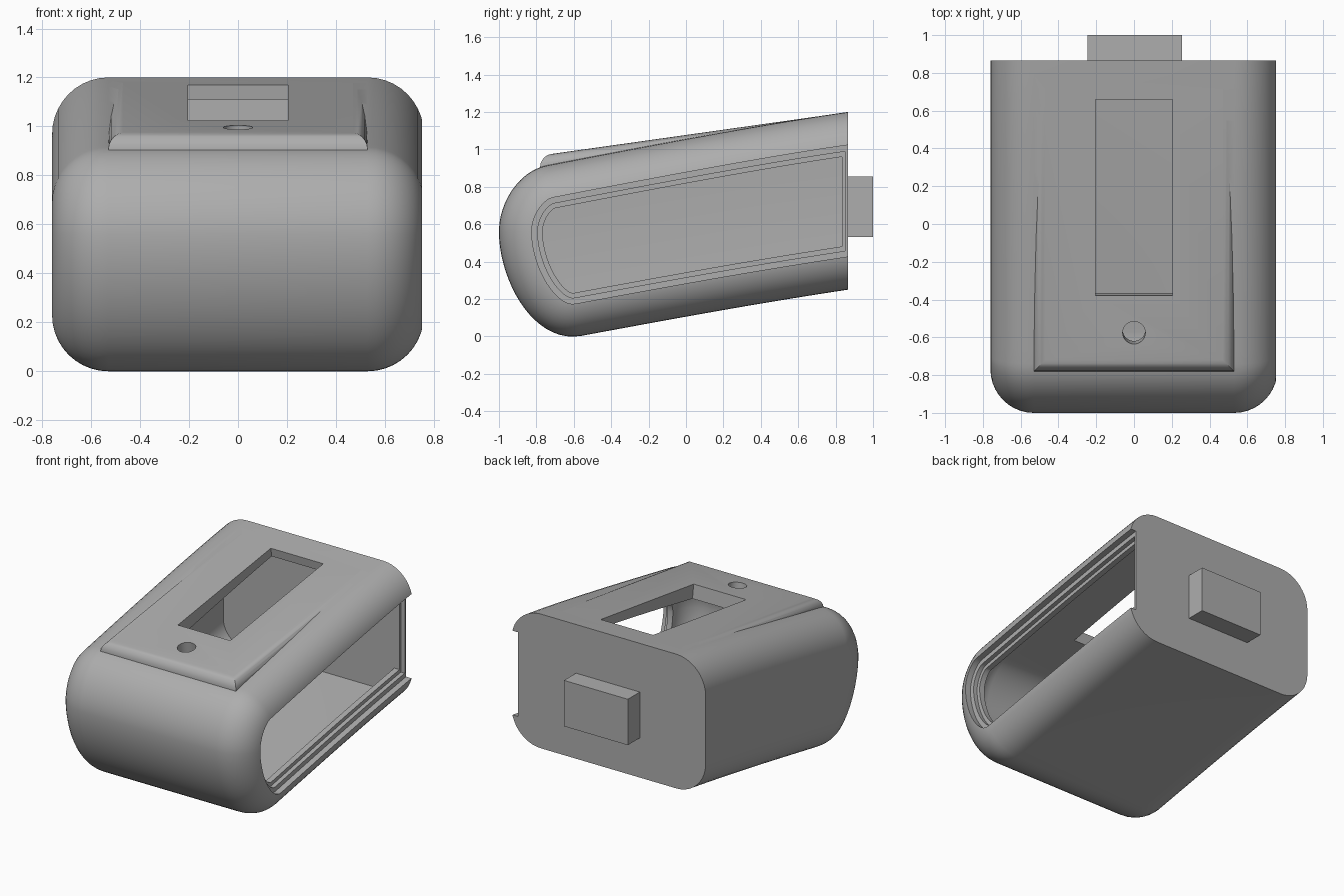
import bpy, bmesh
from math import sin, cos, pi, atan
from mathutils import Vector, Matrix
from mathutils.geometry import interpolate_bezier

cube = bpy.data.objects.get("Cube")
if cube:
    bpy.data.objects.remove(cube, do_unlink=True)

grey = bpy.data.materials.new("plain grey")
grey.use_nodes = True
grey.diffuse_color = (0.42, 0.42, 0.42, 1)
grey.node_tree.nodes["Principled BSDF"].inputs["Base Color"].default_value = grey.diffuse_color

BACK = 0.866
SLOPE = atan(0.147)

# Side profile (y, z) as joined curves: top, upper nose, lower nose, bottom
CURVES = [
    [(BACK, 1.2), (0.4, 1.135), (-0.3, 1.0), (-0.74, 0.915)],
    [(-0.74, 0.915), (-0.89, 0.888), (-1, 0.72), (-1, 0.56)],
    [(-1, 0.56), (-1, 0.3), (-0.816, -0.042), (-0.56, 0.003)],
    [(-0.56, 0.003), (-0.1, 0.088), (0.35, 0.172), (BACK, 0.25)],
]
path = [Vector((1.2, 1.25))]
for curve in CURVES:
    pts = interpolate_bezier(*[Vector(p) for p in curve], 20)
    path += [Vector(p[:2]) for p in pts[:-1]]
path += [Vector((BACK, 0.25)), Vector((1.2, 0.3))]


def inset_profile(d):
    """Profile moved inward by d."""
    out = []
    for i, p in enumerate(path):
        t = (path[min(i + 1, len(path) - 1)] - path[max(i - 1, 0)]).normalized()
        out.append(p + d * Vector((-t.y, t.x)))
    return out


def finish(bm, name):
    bmesh.ops.recalc_face_normals(bm, faces=bm.faces)
    mesh = bpy.data.meshes.new(name)
    bm.to_mesh(mesh)
    bm.free()
    mesh.materials.append(grey)
    obj = bpy.data.objects.new(name, mesh)
    bpy.context.collection.objects.link(obj)
    return obj


def loft(name, rows, y_cut):
    """Solid through inset profiles at (x, inset), trimmed flat at the back."""
    bm = bmesh.new()
    rings = [[bm.verts.new((x, p.x, p.y)) for p in inset_profile(d)] for x, d in rows]
    n = len(path)
    for a, b in zip(rings, rings[1:]):
        for i in range(n):
            j = (i + 1) % n
            bm.faces.new((a[i], a[j], b[j], b[i]))
    bm.faces.new(rings[0])
    bm.faces.new(rings[-1][::-1])
    bmesh.ops.bisect_plane(bm, geom=bm.verts[:] + bm.edges[:] + bm.faces[:],
                           plane_co=(0, y_cut, 0), plane_no=(0, 1, 0), clear_outer=True)
    rim = [e for e in bm.edges if e.is_boundary]
    if rim:
        bmesh.ops.holes_fill(bm, edges=rim, sides=0)
    return finish(bm, name)


def rounded_rows(left, right, radius, inset, steps=10):
    """Rows rounding both sides, between x = left and x = right."""
    angles = [pi / 2 * i / steps for i in range(steps + 1)]
    side = [(radius * (1 - sin(a)), inset + radius * (1 - cos(a))) for a in angles]
    return [(left + x, d) for x, d in side[::-1]] + [(right - x, d) for x, d in side]


def box(name, size, centre, tilt=0):
    bm = bmesh.new()
    m = Matrix.Translation(centre) @ Matrix.Rotation(tilt, 4, 'X') @ Matrix.Diagonal((*size, 1))
    bmesh.ops.create_cube(bm, size=1, matrix=m)
    return finish(bm, name)


def combine(target, tool, operation):
    mod = target.modifiers.new(operation, 'BOOLEAN')
    mod.operation = operation
    mod.solver = 'EXACT'
    mod.object = tool
    bpy.context.view_layer.objects.active = target
    bpy.ops.object.modifier_apply(modifier=mod.name)
    bpy.data.objects.remove(tool, do_unlink=True)


# Rounded outer housing
housing = loft("housing", rounded_rows(-0.76, 0.76, 0.23, 0), BACK)

# Raised top pad with rounded front and side edges
bm = bmesh.new()
bmesh.ops.create_cube(bm, size=1)
for v in bm.verts:
    y = -0.78 if v.co.y < 0 else 0.84
    z = 0.967 + (y + 0.78) * 0.141 - (0.1 if v.co.z < 0 else 0)
    v.co = (v.co.x * 1.06, y, z)
top_edges = [e for e in bm.edges
             if min(v.co.z - 0.967 - (v.co.y + 0.78) * 0.141 for v in e.verts) > -0.05
             and min(v.co.y for v in e.verts) < 0]
bmesh.ops.bevel(bm, geom=top_edges, offset=0.06, segments=5, profile=0.5, affect='EDGES')
combine(housing, finish(bm, "pad"), 'UNION')

# Hollow interior
combine(housing, loft("cavity", rounded_rows(-0.70, 0.64, 0.17, 0.06), 0.835), 'DIFFERENCE')

# Stepped side opening; the outer slot runs out through the back
for x, inset, y_cut in ((0.71, 0.175, 1.1), (0.68, 0.207, 0.851), (0.55, 0.233, 0.835)):
    combine(housing, loft("opening", [(x, inset), (1, inset)], y_cut), 'DIFFERENCE')

# Top window
combine(housing, box("window", (0.41, 1.05, 0.3), (0, 0.14, 1.1), SLOPE), 'DIFFERENCE')

# Round hole in front of the window
bm = bmesh.new()
bmesh.ops.create_cone(bm, cap_ends=True, segments=32, radius1=0.06, radius2=0.06, depth=0.3,
                      matrix=Matrix.Translation((0, -0.575, 0.99)) @ Matrix.Rotation(SLOPE, 4, 'X'))
combine(housing, finish(bm, "hole"), 'DIFFERENCE')

# Rear connector block
block = box("rear_connector", (0.5, 0.15, 0.325), (0.005, 0.925, 0.693))

# Smooth shading with crisp edges
bpy.ops.object.select_all(action='DESELECT')
housing.select_set(True)
bpy.context.view_layer.objects.active = housing
bpy.ops.object.shade_smooth_by_angle(angle=pi / 6)
